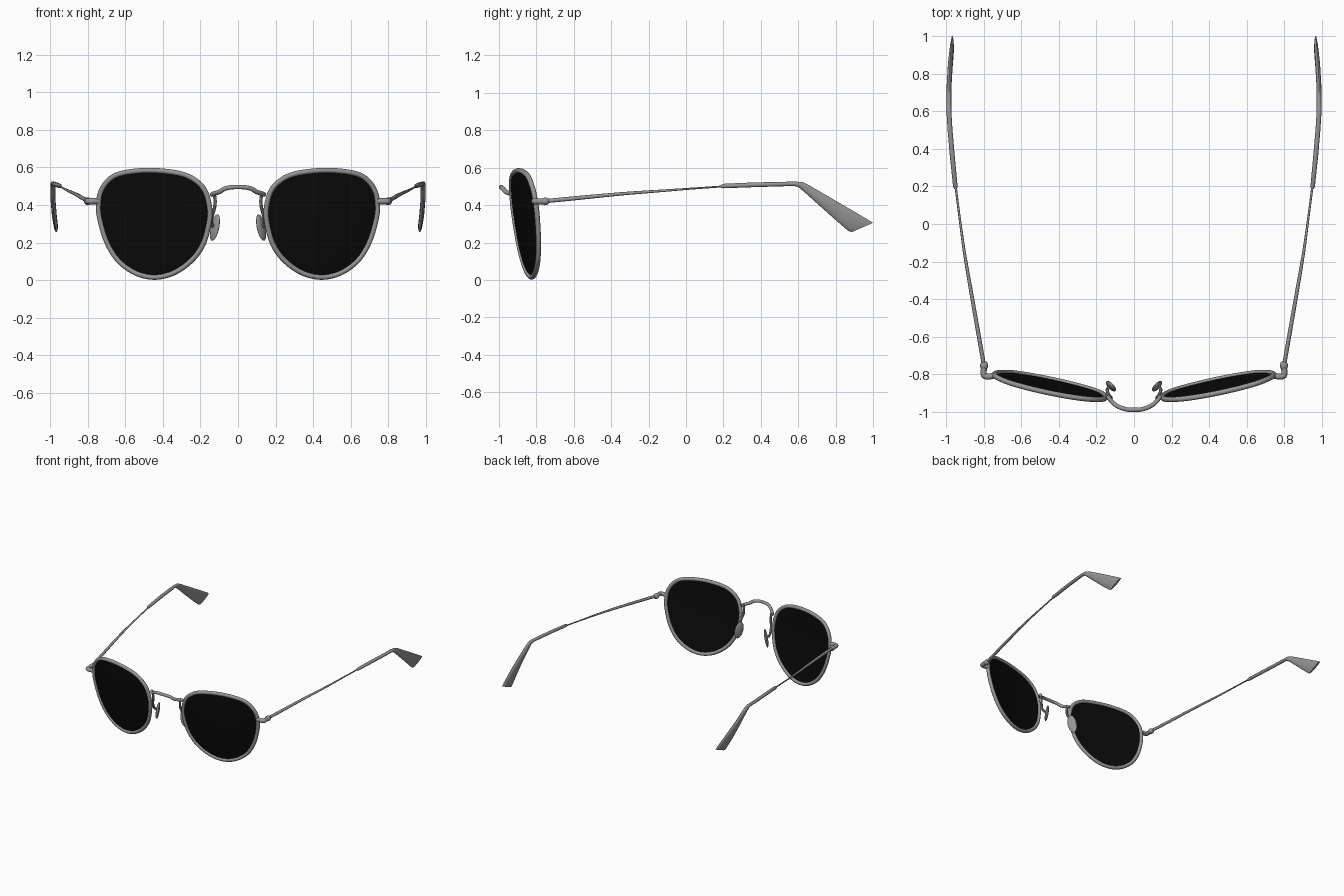
import bpy, bmesh, math
from mathutils import Vector as V

if "Cube" in bpy.data.objects:
    bpy.data.objects.remove(bpy.data.objects["Cube"])


def material(name, c):
    m = bpy.data.materials.new(name)
    m.diffuse_color = (c, c, c, 1)
    m.use_nodes = True
    m.node_tree.nodes["Principled BSDF"].inputs["Base Color"].default_value = m.diffuse_color
    return m


METAL = material("grey metal", 0.30)
DARK = material("black lens", 0.003)


def finish(name, bm, mat, mirror=True):
    bmesh.ops.recalc_face_normals(bm, faces=bm.faces)
    me = bpy.data.meshes.new(name)
    bm.to_mesh(me)
    bm.free()
    me.materials.append(mat)
    ob = bpy.data.objects.new(name, me)
    bpy.context.collection.objects.link(ob)
    bpy.ops.object.select_all(action='DESELECT')
    ob.select_set(True)
    bpy.context.view_layer.objects.active = ob
    bpy.ops.object.shade_smooth_by_angle(angle=math.radians(40))
    if mirror:
        ob.modifiers.new("other side", 'MIRROR').use_axis[0] = True
    return ob


def spline(pts, steps, closed=False):
    """Catmull-Rom curve through points of any dimension."""
    n = len(pts)
    get = (lambda i: pts[i % n]) if closed else (lambda i: pts[min(max(i, 0), n - 1)])
    out = []
    for i in range(n if closed else n - 1):
        a, b, c, d = (get(i + k) for k in (-1, 0, 1, 2))
        for s in range(steps):
            t = s / steps
            out.append(tuple(0.5 * (2 * q + (r - p) * t + (2 * p - 5 * q + 4 * r - w) * t * t
                                    + (3 * q - p - 3 * r + w) * t ** 3)
                             for p, q, r, w in zip(a, b, c, d)))
    if not closed:
        out.append(tuple(pts[-1]))
    return out


def loft(name, sections, mat, sides=12, closed=False, mirror=True):
    """Skin elliptical sections given as (centre, half axis, half axis)."""
    bm = bmesh.new()
    rings = []
    for c, a, b in sections:
        rings.append([bm.verts.new(c + a * math.cos(2 * math.pi * k / sides)
                                   + b * math.sin(2 * math.pi * k / sides)) for k in range(sides)])
    for i in range(len(rings) if closed else len(rings) - 1):
        r, q = rings[i], rings[(i + 1) % len(rings)]
        for k in range(sides):
            j = (k + 1) % sides
            bm.faces.new((r[k], r[j], q[j], q[k]))
    if not closed:
        bm.faces.new(rings[0])
        bm.faces.new(rings[-1])
    return finish(name, bm, mat, mirror)


def tube(name, pts, radius, up, closed=False, mirror=True, sides=12):
    """Round wire along points; up is any direction never along the path."""
    pts, n, secs = [V(p) for p in pts], len(pts), []
    for i, p in enumerate(pts):
        nxt = pts[(i + 1) % n] if closed else pts[min(i + 1, n - 1)]
        prv = pts[i - 1] if closed else pts[max(i - 1, 0)]
        d = (nxt - prv).normalized()
        a = d.cross(V(up)).normalized()
        secs.append((p, a * radius, d.cross(a) * radius))
    return loft(name, secs, METAL, sides, closed, mirror)


def ellipsoid(name, centre, size, axes):
    """Ellipsoid with half sizes along three given axes."""
    bm = bmesh.new()
    bmesh.ops.create_uvsphere(bm, u_segments=20, v_segments=12, radius=1)
    for v in bm.verts:
        v.co = V(centre) + sum((axes[i] * (v.co[i] * size[i]) for i in range(3)), V((0, 0, 0)))
    return finish(name, bm, METAL)


# Lens outline, seen from the front (x, z)
CX, CZ = 0.445, 0.30
OUTER = [(.755, .40), (.742, .48), (.694, .548), (.62, .583), (.471, .598), (.311, .582),
         (.221, .545), (.162, .481), (.136, .375), (.146, .279), (.178, .178), (.242, .092),
         (.338, .026), (.444, .002), (.55, .026), (.646, .096), (.71, .2), (.747, .322)]
outline = [(CX + (x - CX) * .956, CZ + (z - CZ) * .953) for x, z in spline(OUTER, 5, True)]


def on_lens(x, z, bulge=0.0):
    """Wrapped and tilted lens surface."""
    dx, dz = x - CX, z - CZ
    return V((x, -.862 + .21 * dx - .13 * dz + .12 * dx * dx - bulge, z))


# Rims
tube("rim", [on_lens(x, z) for x, z in outline], .014, (.2, -1, -.13), closed=True)

# Lenses: thin domed discs
bm = bmesh.new()
n = len(outline)
for back in (0, .006):
    rings = []
    for s in (1, .85, .65, .4, .2):
        rings.append([bm.verts.new(on_lens(CX + (x - CX) * s, CZ + (z - CZ) * s,
                                           .016 * (1 - s * s) + .003 - back)) for x, z in outline])
    for r, q in zip(rings, rings[1:]):
        for k in range(n):
            j = (k + 1) % n
            bm.faces.new((r[k], r[j], q[j], q[k]))
    hub = bm.verts.new(on_lens(CX, CZ, .019 - back))
    for k in range(n):
        bm.faces.new((rings[-1][k], rings[-1][(k + 1) % n], hub))
    if back == 0:
        front_edge = rings[0]
for k in range(n):
    j = (k + 1) % n
    bm.faces.new((front_edge[k], front_edge[j], rings[0][j], rings[0][k]))
finish("lens", bm, DARK)

# Bridge
half = [(.140, -.915, .455), (.122, -.940, .463), (.098, -.962, .470),
        (.072, -.976, .486), (.038, -.986, .494)]
path = half + [(0, -.988, .496)] + [(-x, y, z) for x, y, z in reversed(half)]
tube("bridge", spline(path, 4), .012, (0, .3, 1), mirror=False)

# Nose pads and their wire arms
tube("pad_arm", spline([(.128, -.925, .468), (.122, -.925, .43), (.124, -.922, .39),
                        (.136, -.905, .345), (.142, -.880, .305), (.128, -.862, .285)], 4),
     .009, (1, .2, .1), sides=8)
long_axis = V((-.22, -.05, 1)).normalized()
face = V((-.8, .6, 0))
face = (face - long_axis * face.dot(long_axis)).normalized()
ellipsoid("nose_pad", (.123, -.862, .28), (.013, .034, .072),
          (face, long_axis.cross(face), long_axis))

# End pieces joining rim and temple
tube("end_piece", spline([(.742, -.806, .42), (.775, -.812, .42), (.797, -.806, .42),
                          (.799, -.785, .42), (.798, -.755, .42)], 3), .016, (0, 0, 1))
ellipsoid("hinge", (.797, -.753, .42), (.022, .025, .020),
          (V((1, 0, 0)), V((0, 1, 0)), V((0, 0, 1))))

# Temple wires: x, y, z, half width, half height
X = V((1, 0, 0))
wire = [(.799, -.745, .422, .011, .011), (.828, -.58, .438, .011, .011),
        (.868, -.35, .460, .010, .009), (.902, -.15, .475, .008, .007),
        (.928, .04, .489, .006, .005), (.950, .21, .501, .006, .005)]
loft("temple", [(V((x, y, z)), X * w, V((0, 0, h))) for x, y, z, w, h in spline(wire, 3)], METAL)

# Temple tips: x, half width, upper edge (y, z), lower edge (y, z)
tip = [(.948, .007, .185, .507, .185, .493), (.950, .012, .20, .514, .20, .490),
       (.966, .013, .36, .521, .36, .496), (.978, .013, .50, .524, .50, .500),
       (.983, .013, .585, .526, .575, .503), (.984, .013, .625, .522, .600, .497),
       (.984, .013, .66, .505, .635, .468), (.983, .013, .76, .447, .715, .396),
       (.977, .013, .88, .377, .800, .320), (.969, .011, .975, .321, .865, .264),
       (.966, .008, 1.0, .305, .885, .255)]
loft("temple_tip", [(V((x, (yu + yl) / 2, (zu + zl) / 2)), X * w,
                     V((0, (yu - yl) / 2, (zu - zl) / 2)))
                    for x, w, yu, zu, yl, zl in tip], METAL, sides=16)
